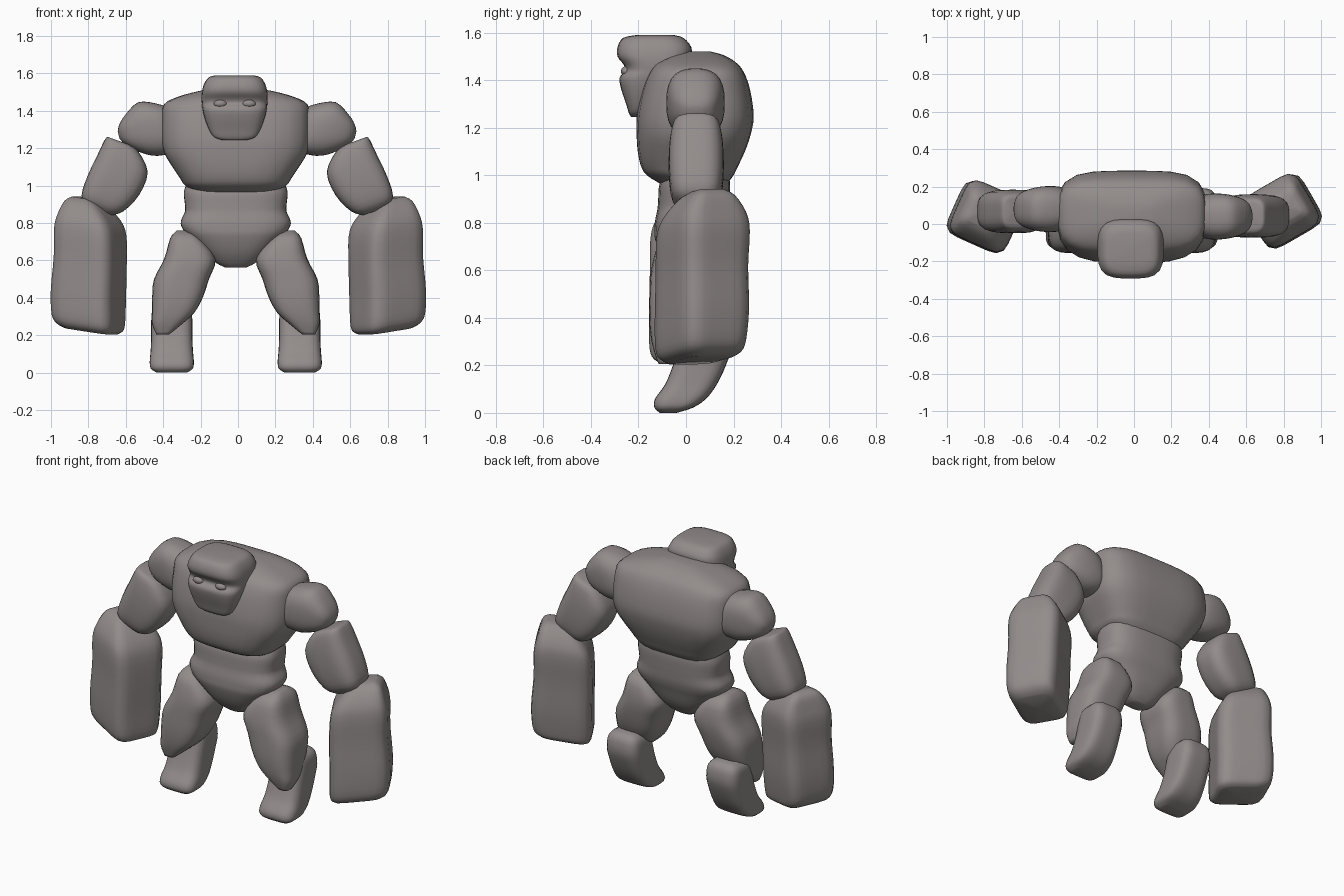
import bpy, bmesh, math
from mathutils import Vector, Matrix

stone = bpy.data.materials.new("warm grey stone")
stone.diffuse_color = (0.29, 0.262, 0.258, 1)


def spline(a, b, c, d, t):
    """Catmull-Rom blend of four sections."""
    return [0.5 * (2 * q + (r - p) * t + (2 * p - 5 * q + 4 * r - s) * t * t
                   + (3 * q - p - 3 * r + s) * t ** 3)
            for p, q, r, s in zip(a, b, c, d)]


def loft(name, sections, power=3.0, front_power=None, tilt=0, yaw=0, side=1,
         move=(0, 0), sides=32, steps=3):
    """Skin rounded-square rings; a section is (x, y, z, half width, half depth)."""
    rings = []
    last = len(sections) - 1
    for i in range(last):
        quad = [sections[max(0, min(last, i + k))] for k in (-1, 0, 1, 2)]
        rings += [spline(*quad, j / steps) for j in range(steps)]
    rings.append(sections[-1])

    turn = Matrix.Rotation(math.radians(yaw), 3, 'Z') @ Matrix.Rotation(math.radians(tilt), 3, 'Y')
    bm = bmesh.new()
    loops = []
    for x, y, z, hx, hy in rings:
        loop = []
        for k in range(sides):
            a = 2 * math.pi * (k + 0.5) / sides
            c, s = math.cos(a), math.sin(a)
            e = front_power if front_power and s < 0 else power
            r = (abs(c) ** e + abs(s) ** e) ** (-1 / e)
            p = Vector((x, y, z)) + turn @ Vector((hx * c * r, hy * s * r, 0))
            loop.append(bm.verts.new((side * p.x + move[0], p.y + move[1], p.z)))
        loops.append(loop)
    for lo, hi in zip(loops, loops[1:]):
        for k in range(sides):
            n = (k + 1) % sides
            bm.faces.new((lo[k], lo[n], hi[n], hi[k]))
    caps = [bm.faces.new(loops[0]), bm.faces.new(loops[-1])]
    bmesh.ops.poke(bm, faces=caps)
    return finish(name, bm)


def finish(name, bm):
    bmesh.ops.recalc_face_normals(bm, faces=bm.faces)
    mesh = bpy.data.meshes.new(name)
    bm.to_mesh(mesh)
    bm.free()
    mesh.materials.append(stone)
    mesh.shade_smooth()
    obj = bpy.data.objects.new(name, mesh)
    bpy.context.collection.objects.link(obj)
    return obj


def upright(x, rows):
    """Turn (z, front y, back y, half width) rows into centred sections."""
    return [(x, (f + b) / 2, z, w, (b - f) / 2) for z, f, b, w in rows]


# Chest and belly
loft("chest", upright(-0.012, [
    (1.522, 0.00, 0.10, 0.10), (1.505, -0.06, 0.16, 0.20), (1.475, -0.12, 0.21, 0.31),
    (1.435, -0.155, 0.243, 0.383), (1.36, -0.185, 0.27, 0.395), (1.25, -0.207, 0.285, 0.396),
    (1.17, -0.208, 0.272, 0.38), (1.10, -0.203, 0.248, 0.338), (1.04, -0.19, 0.22, 0.298),
    (1.00, -0.165, 0.20, 0.27), (0.96, -0.10, 0.17, 0.20)]), power=3.9, front_power=3.2)
loft("belly", upright(-0.012, [
    (1.04, -0.07, 0.17, 0.25), (0.97, -0.11, 0.185, 0.277), (0.90, -0.117, 0.183, 0.272),
    (0.86, -0.12, 0.18, 0.272), (0.81, -0.13, 0.175, 0.294), (0.77, -0.133, 0.165, 0.285),
    (0.73, -0.13, 0.15, 0.25), (0.65, -0.10, 0.12, 0.17), (0.59, -0.06, 0.08, 0.11),
    (0.562, -0.03, 0.05, 0.055)]))

# Head with heavy brow and narrow jaw
loft("head", upright(-0.018, [
    (1.59, -0.21, -0.05, 0.10), (1.578, -0.265, -0.01, 0.14), (1.54, -0.288, 0.022, 0.165),
    (1.50, -0.288, 0.022, 0.175), (1.465, -0.262, 0.01, 0.177), (1.44, -0.256, -0.01, 0.175),
    (1.41, -0.28, -0.03, 0.172), (1.36, -0.272, -0.07, 0.16), (1.30, -0.252, -0.13, 0.137),
    (1.26, -0.24, -0.17, 0.11), (1.245, -0.23, -0.19, 0.07)]), power=3.6)

# Eyes
for side, label in ((-1, "left"), (1, "right")):
    bm = bmesh.new()
    place = Matrix.Translation((-0.018 + side * 0.077, -0.252, 1.438)) @ Matrix.Diagonal((0.035, 0.022, 0.021, 1))
    bmesh.ops.create_uvsphere(bm, u_segments=20, v_segments=12, radius=1, matrix=place)
    finish(label + "_eye", bm)

# Limbs, mirrored left and right with slight offsets between the sides
for side, label in ((-1, "left"), (1, "right")):
    def limb(part, sections, **options):
        loft(label + "_" + part, sections, side=side, **options)

    limb("shoulder", [
        (0.33, 0.06, 1.31, 0.11, 0.09), (0.40, 0.06, 1.305, 0.14, 0.12),
        (0.49, 0.06, 1.303, 0.148, 0.12), (0.57, 0.06, 1.285, 0.10, 0.10),
        (0.615, 0.06, 1.275, 0.055, 0.07), (0.633, 0.06, 1.27, 0.02, 0.03)],
        tilt=105, power=2.7, move=(-0.005, -0.02 * side))
    limb("upper_arm", [
        (0.635, 0.055, 1.24, 0.06, 0.065), (0.618, 0.055, 1.215, 0.095, 0.095),
        (0.612, 0.055, 1.12, 0.142, 0.113), (0.663, 0.055, 1.00, 0.147, 0.115),
        (0.72, 0.055, 0.905, 0.12, 0.10), (0.74, 0.055, 0.865, 0.07, 0.06)],
        tilt=160, power=3.5, move=(-0.004, -0.012 * side))
    limb("forearm", [
        (0.825, 0.08, 0.935, 0.05, 0.06), (0.815, 0.075, 0.905, 0.095, 0.10),
        (0.795, 0.065, 0.83, 0.142, 0.146), (0.79, 0.06, 0.75, 0.165, 0.16),
        (0.79, 0.055, 0.60, 0.168, 0.156), (0.80, 0.055, 0.42, 0.174, 0.158),
        (0.80, 0.05, 0.29, 0.172, 0.15), (0.792, 0.05, 0.243, 0.155, 0.135),
        (0.785, 0.05, 0.222, 0.125, 0.105)],
        power=6, tilt=-8, yaw=27 + 3 * side, move=(0, 0.015 * side - 0.003))
    limb("thigh", [
        (0.28, 0.01, 0.76, 0.035, 0.05), (0.27, 0.01, 0.72, 0.08, 0.12),
        (0.245, 0.005, 0.61, 0.137, 0.15), (0.29, -0.005, 0.50, 0.147, 0.148),
        (0.312, -0.02, 0.40, 0.135, 0.135), (0.335, -0.04, 0.32, 0.113, 0.108),
        (0.367, -0.06, 0.26, 0.08, 0.075), (0.39, -0.08, 0.205, 0.035, 0.035)],
        power=3.5, move=(-0.012, 0))
    limb("lower_leg", upright(0.342, [
        (0.385, 0.03, 0.15, 0.065), (0.355, -0.01, 0.182, 0.1), (0.28, -0.03, 0.192, 0.11),
        (0.20, -0.055, 0.168, 0.11), (0.12, -0.088, 0.13, 0.113), (0.06, -0.13, 0.085, 0.118),
        (0.022, -0.133, 0.03, 0.112), (0.0, -0.11, -0.04, 0.08)]),
        power=4, move=(-0.012, 0))
